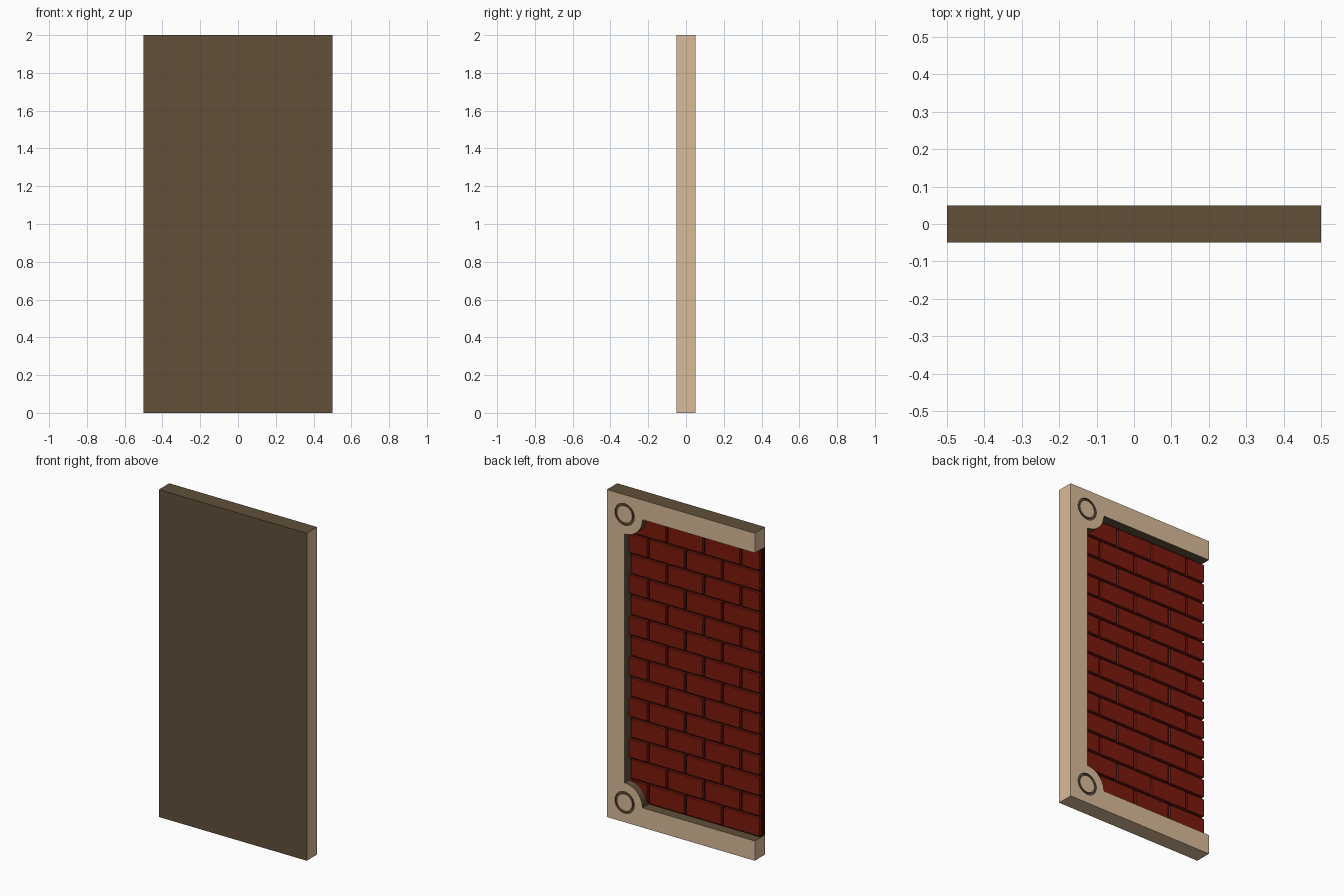
import bpy, bmesh, math

if "Cube" in bpy.data.objects:
    bpy.data.objects.remove(bpy.data.objects["Cube"])


def material(name, color):
    m = bpy.data.materials.new(name)
    m.diffuse_color = (*color, 1)
    m.use_nodes = True
    m.node_tree.nodes["Principled BSDF"].inputs["Base Color"].default_value = m.diffuse_color
    return m


BEIGE = material("beige", (0.70, 0.50, 0.32))
BROWN = material("brown", (0.122, 0.08, 0.042))
BRICK = material("brick_red", (0.20, 0.010, 0.004))
MORTAR = material("dark_mortar", (0.035, 0.003, 0.002))


def finish(bm, name, mats):
    bmesh.ops.recalc_face_normals(bm, faces=bm.faces)
    me = bpy.data.meshes.new(name)
    bm.to_mesh(me)
    bm.free()
    for m in mats:
        me.materials.append(m)
    ob = bpy.data.objects.new(name, me)
    bpy.context.collection.objects.link(ob)
    return ob


def add_box(bm, x0, x1, y0, y1, z0, z1):
    vs = bmesh.ops.create_cube(bm, size=1)["verts"]
    for v in vs:
        v.co = (x0 + (v.co.x + 0.5) * (x1 - x0),
                y0 + (v.co.y + 0.5) * (y1 - y0),
                z0 + (v.co.z + 0.5) * (z1 - z0))


W, R, CX = 0.12, 0.12, 0.38       # rail width, corner disc radius, disc centre


def arc(cz, a0, a1, n=12):
    steps = [math.radians(a0 + (a1 - a0) * i / n) for i in range(n + 1)]
    return [(CX + R * math.cos(a), cz + R * math.sin(a)) for a in steps]


# C-shaped frame with rounded lobes in the two inner corners
outline = [(-0.5, W), (-0.5, 0), (0.5, 0), (0.5, 2), (-0.5, 2), (-0.5, 2 - W)]
outline += arc(2 - W, 180, 270) + arc(W, 90, 180)
bm = bmesh.new()
face = bm.faces.new([bm.verts.new((x, -0.05, z)) for x, z in outline])
ext = bmesh.ops.extrude_face_region(bm, geom=[face])["geom"]
bmesh.ops.translate(bm, vec=(0, 0.1, 0),
                    verts=[g for g in ext if isinstance(g, bmesh.types.BMVert)])
if not face.is_valid or not any(f.calc_center_median().y < -0.049 for f in bm.faces):
    bm.faces.new([v for v in bm.verts if v.co.y < 0])
bmesh.ops.recalc_face_normals(bm, faces=bm.faces)
for f in bm.faces:
    c = f.calc_center_median()
    beige = f.normal.y > 0.5 or abs(c.x) > 0.499 or c.z < 0.001
    f.material_index = 0 if beige else 1
frame = finish(bm, "frame", [BEIGE, BROWN])

# Ring grooves cut into the corner discs
bm = bmesh.new()
N = 32
for cz in (W, 2 - W):
    section = [(0.052, 0.04), (0.066, 0.04), (0.066, 0.07), (0.052, 0.07)]
    rings = [[bm.verts.new((CX + r * math.cos(2 * math.pi * i / N), y,
                            cz + r * math.sin(2 * math.pi * i / N)))
              for r, y in section] for i in range(N)]
    for i in range(N):
        a, b = rings[i], rings[(i + 1) % N]
        for j in range(4):
            k = (j + 1) % 4
            bm.faces.new((a[j], a[k], b[k], b[j])).material_index = 1
cutter = finish(bm, "groove_cutter", [BEIGE, BROWN])
cutter.hide_render = True
cutter.hide_viewport = True
mod = frame.modifiers.new("grooves", "BOOLEAN")
mod.operation = "DIFFERENCE"
mod.object = cutter
mod.solver = "EXACT"

# Backing slab: mortar behind the bricks, brown front; fitted around the lobes
bm = bmesh.new()
add_box(bm, -0.5, CX, -0.05, -0.01, W, 2 - W)
bm.normal_update()
for f in bm.faces:
    f.material_index = 1 if f.calc_center_median().y < -0.049 else 0
finish(bm, "mortar_panel", [MORTAR, BROWN])

# Running-bond bricks
bm = bmesh.new()
H, L, G = 0.125, 0.25, 0.008
for row in range(1, 15):
    start = -0.5 if row % 2 else -0.625
    for i in range(5):
        x0, x1 = start + i * L, start + (i + 1) * L
        x0 = max(x0 + G, -0.5) if x0 > -0.5 else -0.5
        x1 = min(x1 - G, CX + 0.01)
        if x1 - x0 > 0.02:
            add_box(bm, x0, x1, -0.012, 0.006, row * H + G, (row + 1) * H - G)
finish(bm, "bricks", [BRICK])
